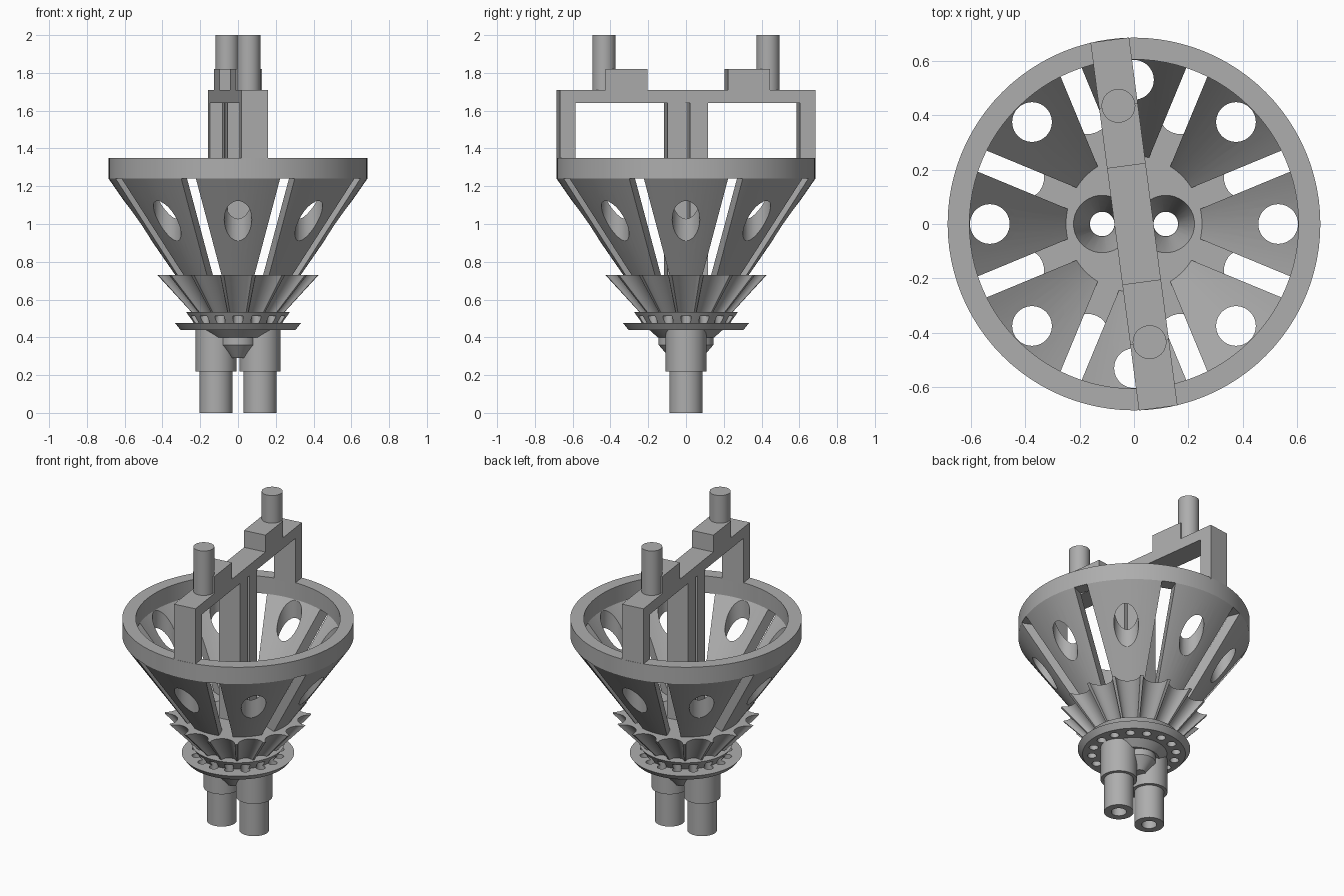
import bpy, bmesh, math
from mathutils import Matrix, Vector

cube = bpy.data.objects.get("Cube")
if cube:
    bpy.data.objects.remove(cube, do_unlink=True)

grey = bpy.data.materials.new("plain_grey")
grey.use_nodes = True
GREY = (0.42, 0.42, 0.42, 1)
grey.diffuse_color = GREY
grey.node_tree.nodes["Principled BSDF"].inputs["Base Color"].default_value = GREY


def make(name, bm):
    bmesh.ops.recalc_face_normals(bm, faces=bm.faces)
    mesh = bpy.data.meshes.new(name)
    bm.to_mesh(mesh)
    bm.free()
    mesh.materials.append(grey)
    obj = bpy.data.objects.new(name, mesh)
    bpy.context.collection.objects.link(obj)
    return obj


def polar(r, a, z=0.0):
    return Vector((r * math.cos(a), r * math.sin(a), z))


def revolve(name, profile, closed=False, seg=96):
    """Spin an (r, z) profile about the z axis."""
    bm = bmesh.new()
    vs = [bm.verts.new((r, 0, z)) for r, z in profile]
    pairs = list(zip(vs, vs[1:])) + ([(vs[-1], vs[0])] if closed else [])
    edges = [bm.edges.new(p) for p in pairs]
    bmesh.ops.spin(bm, geom=vs + edges, cent=(0, 0, 0), axis=(0, 0, 1),
                   angle=math.tau, steps=seg, use_merge=True)
    bmesh.ops.remove_doubles(bm, verts=bm.verts, dist=1e-5)
    return make(name, bm)


def cone(name, x, y, z0, z1, r0, r1=None, seg=40):
    bm = bmesh.new()
    bmesh.ops.create_cone(bm, cap_ends=True, segments=seg, radius1=r0,
                          radius2=r0 if r1 is None else r1, depth=z1 - z0,
                          matrix=Matrix.Translation((x, y, (z0 + z1) / 2)))
    return make(name, bm)


def box(name, along, width, z, turn):
    """Box spanning a range along the turned y axis."""
    bm = bmesh.new()
    size = Matrix.Diagonal((width, along[1] - along[0], z[1] - z[0], 1))
    move = Matrix.Translation((0, sum(along) / 2, sum(z) / 2))
    bmesh.ops.create_cube(bm, size=1, matrix=Matrix.Rotation(turn, 4, 'Z') @ move @ size)
    return make(name, bm)


def cut(obj, cutters):
    """Subtract the cutters and delete them."""
    for c in cutters:
        m = obj.modifiers.new("cut", 'BOOLEAN')
        m.operation, m.solver, m.object = 'DIFFERENCE', 'EXACT', c
        c.hide_render = True
    bpy.context.view_layer.update()
    mesh = bpy.data.meshes.new_from_object(
        obj.evaluated_get(bpy.context.evaluated_depsgraph_get()))
    obj.modifiers.clear()
    obj.data = mesh
    for c in cutters:
        bpy.data.objects.remove(c, do_unlink=True)


TUBE_X = 0.117


def bores():
    return [cone("bore", s * TUBE_X, 0, -0.1, 0.9, 0.045) for s in (-1, 1)]


# Upper rim
revolve("rim", [(0.605, 1.24), (0.685, 1.24), (0.685, 1.35), (0.605, 1.35)], True)

# Conical wall split into eight pierced blades
blades = revolve("blades", [(0.25, 0.73), (0.332, 0.73), (0.685, 1.24), (0.605, 1.24)], True)
slots = [box("slot", (-1, 1), 0.084, (0.6, 1.4), math.pi / 8 + k * math.pi / 4)
         for k in range(4)]
holes = []
for k in range(8):
    p = polar(0.53, k * math.pi / 4)
    holes.append(cone("hole", p.x, p.y, 0.6, 1.4, 0.073))
cut(blades, slots + holes)

# Fluted flange: sixteen scallops, tapering downward
bm = bmesh.new()
levels = []
for z, scale in ((0.53, 0.57), (0.73, 1.0)):
    loop = []
    for k in range(16):
        a = k * math.tau / 16
        for j in range(11):
            t = math.radians(-80 + 16 * j)
            p = polar(0.44, a) + polar(0.076, a + math.pi - t)
            loop.append(bm.verts.new((p.x * scale, p.y * scale, z)))
    levels.append(loop)
low, high = levels
n = len(low)
for i in range(n):
    j = (i + 1) % n
    bm.faces.new((low[i], low[j], high[j], high[i]))
bm.faces.new(low)
bm.faces.new(high)
flange = make("fluted_flange", bm)
funnels = [cone("funnel", s * TUBE_X, 0, 0.525, 0.735, 0.043, 0.107) for s in (-1, 1)]
cut(flange, funnels + bores())

# Collar and lower disc with a ring of small holes
core = revolve("collar_and_disc", [
    (0, 0.40), (0.15, 0.40), (0.195, 0.44), (0.305, 0.44), (0.333, 0.475),
    (0.235, 0.475), (0.26, 0.512), (0.275, 0.535), (0, 0.535)])
small = []
for k in range(16):
    p = polar(0.25, k * math.tau / 16)
    small.append(cone("small_hole", p.x, p.y, 0.42, 0.512, 0.027, seg=20))
cut(core, small + bores())

# Two stepped pipes below
for side, s in (("left", 1), ("right", -1)):
    pipe = revolve(side + "_pipe", [(0.045, 0), (0.088, 0), (0.088, 0.22), (0.108, 0.22),
                                    (0.108, 0.45), (0.045, 0.45)], True, 48)
    pipe.data.transform(Matrix.Translation((s * TUBE_X, 0, 0)))

# Tapered knobs between the pipes
for side, s in (("front", -1), ("back", 1)):
    knob = revolve(side + "_knob", [(0, 0.29), (0.035, 0.29), (0.095, 0.36),
                                    (0.095, 0.41), (0, 0.41)], seg=40)
    knob.data.transform(Matrix.Translation((0, s * 0.05, 0)))
    cut(knob, bores())

# Bridge over the rim: beam, legs, posts, blocks and pins
TURN = math.radians(7.5)
W = 0.143
box("bridge_beam", (-0.682, 0.682), W, (1.64, 1.71), TURN)
for side, turn in (("back", TURN), ("front", TURN + math.pi)):
    box(side + "_leg", (0.6, 0.682), W, (1.34, 1.64), turn)
    box(side + "_post", (0.012, 0.108), 0.14, (0.725, 1.64), turn)
    box(side + "_block", (0.215, 0.438), W, (1.71, 1.82), turn)
    p = polar(0.438, turn + math.pi / 2)
    cone(side + "_pin", p.x, p.y, 1.705, 2.0, 0.062)

# Smooth round surfaces, keep edges sharp
bpy.ops.object.select_all(action='DESELECT')
for obj in bpy.context.scene.objects:
    if obj.type == 'MESH':
        obj.select_set(True)
        bpy.context.view_layer.objects.active = obj
bpy.ops.object.shade_smooth_by_angle(angle=math.radians(30))
